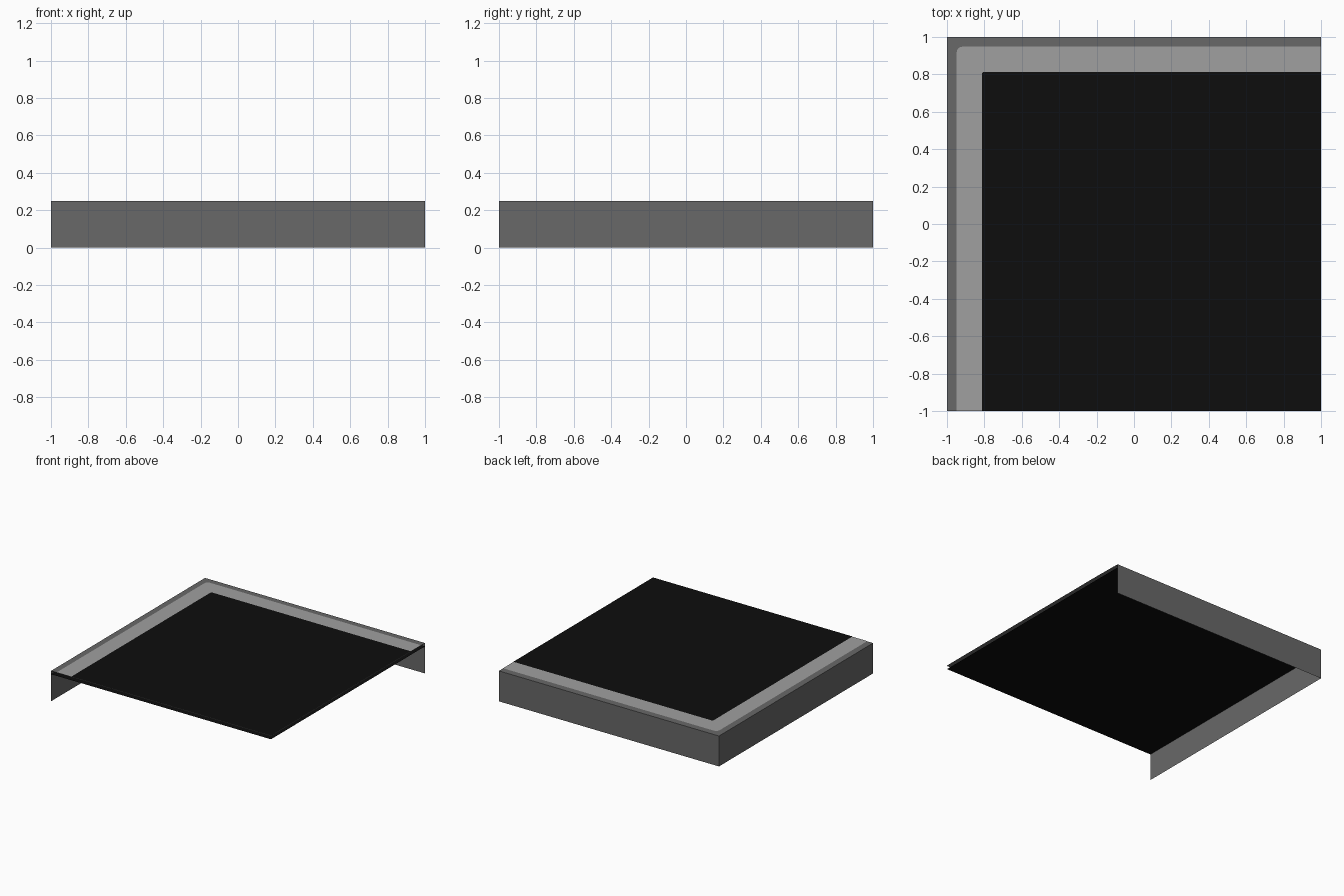
import bpy, math

if "Cube" in bpy.data.objects:
    bpy.data.objects.remove(bpy.data.objects["Cube"])

TOP = 0.25        # height of the kerb sheet
GAP = 0.002       # spacing between the stacked surface sheets


def material(name, value):
    m = bpy.data.materials.new(name)
    m.diffuse_color = (value, value, value, 1)
    m.use_nodes = True
    m.node_tree.nodes["Principled BSDF"].inputs["Base Color"].default_value = m.diffuse_color
    return m


dark_grey = material("kerb dark grey", 0.138)
light_grey = material("pavement light grey", 0.352)
black = material("asphalt black", 0.004)


def polygon(name, points, mat):
    mesh = bpy.data.meshes.new(name)
    mesh.from_pydata(points, [], [list(range(len(points)))])
    mesh.materials.append(mat)
    obj = bpy.data.objects.new(name, mesh)
    bpy.context.collection.objects.link(obj)
    return obj


def sheet(name, inset, radius, z, mat, steps=5):
    """Upward-facing sheet, inset from the left and back, with that corner rounded."""
    edge = 1 - inset
    pts = [(-edge, -1, z), (1, -1, z), (1, edge, z)]
    if radius == 0:
        pts.append((-edge, edge, z))
    else:
        for i in range(steps + 1):
            a = math.pi / 2 * (1 + i / steps)
            pts.append((-edge + radius + radius * math.cos(a),
                        edge - radius + radius * math.sin(a), z))
    return polygon(name, pts, mat)


# Stacked ground surfaces
sheet("kerb_top", 0, 0, TOP, dark_grey)
sheet("pavement", 0.052, 0.03, TOP + GAP, light_grey)
sheet("road", 0.187, 0.01, TOP + 2 * GAP, black)

# Full underside sheet just below the surface
polygon("underside", [(-1, -1, 0.223), (-1, 1, 0.223), (1, 1, 0.223), (1, -1, 0.223)], black)

# Outer walls on the left and back; the other two sides are open
polygon("left_wall", [(-1, 1, 0), (-1, -1, 0), (-1, -1, TOP), (-1, 1, TOP)], dark_grey)
polygon("back_wall", [(1, 1, 0), (-1, 1, 0), (-1, 1, TOP), (1, 1, TOP)], dark_grey)
